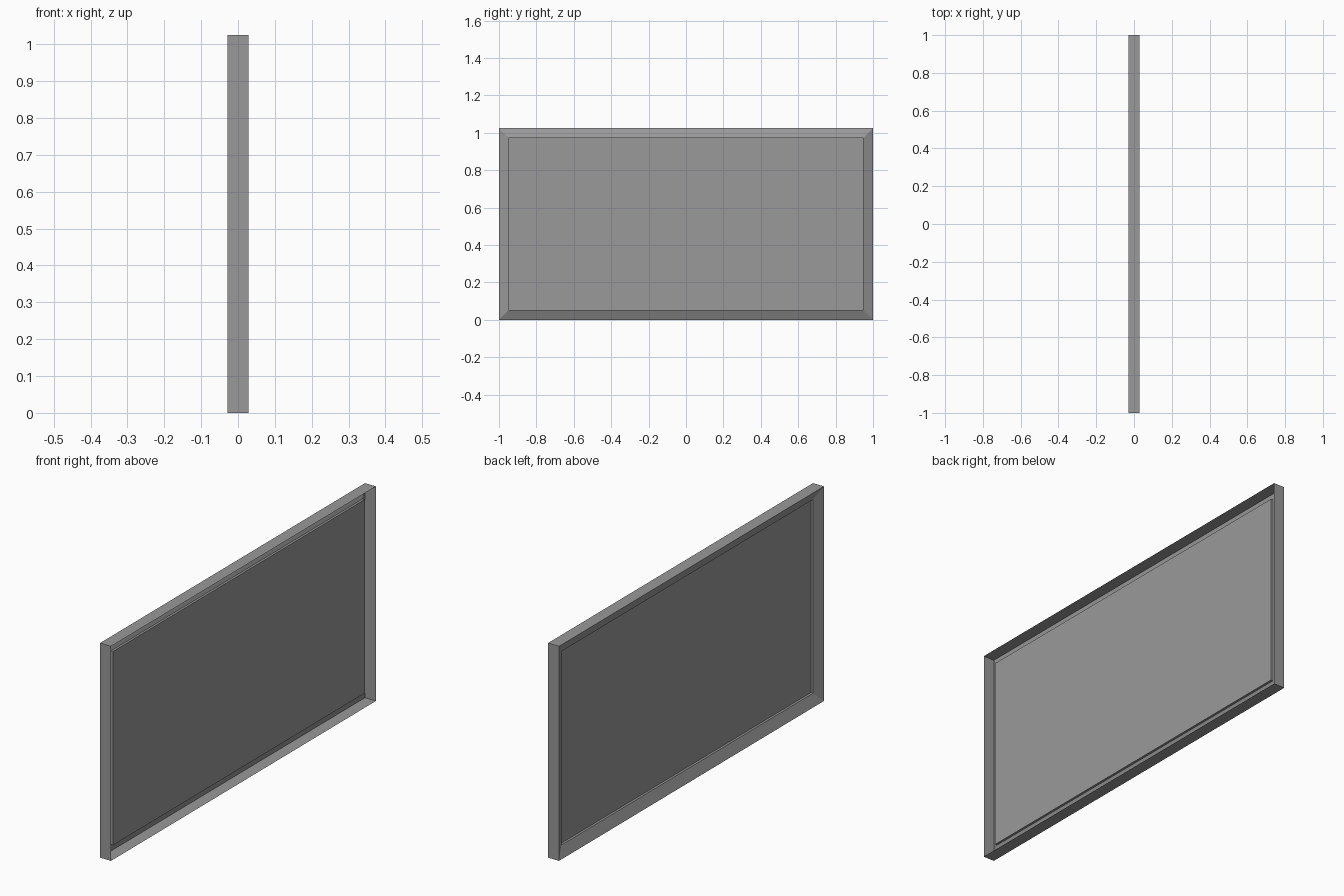
import bpy
import bmesh

if "Cube" in bpy.data.objects:
    bpy.data.objects.remove(bpy.data.objects["Cube"])

HALF_W, HEIGHT = 1.0, 1.025

# Dark grey finish shared by both parts
grey = bpy.data.materials.new("dark_grey")
grey.diffuse_color = (0.32, 0.32, 0.32, 1)
grey.use_nodes = True
grey.node_tree.nodes["Principled BSDF"].inputs["Base Color"].default_value = grey.diffuse_color


def ring(bm, inset, x):
    """Rectangular loop of verts in the YZ plane, shrunk by inset."""
    y, z0, z1 = HALF_W - inset, inset, HEIGHT - inset
    return [bm.verts.new((x, a, b)) for a, b in ((-y, z0), (y, z0), (y, z1), (-y, z1))]


def finish(bm, name):
    mesh = bpy.data.meshes.new(name)
    bm.to_mesh(mesh)
    bm.free()
    mesh.materials.append(grey)
    obj = bpy.data.objects.new(name, mesh)
    bpy.context.collection.objects.link(obj)


# Thin mitred frame: outer wall, sloped back face, small inner step (inset, x)
profile = [(0, 0.029), (0, -0.029), (0.05, -0.006), (0.05, 0.005)]
bm = bmesh.new()
rings = [ring(bm, i, x) for i, x in profile]
for a, b in zip(rings, rings[1:]):
    for k in range(4):
        n = (k + 1) % 4
        bm.faces.new((a[k], b[k], b[n], a[n]))
finish(bm, "frame")

# Flat panel filling the frame opening
bm = bmesh.new()
bm.faces.new(ring(bm, *profile[-1]))
finish(bm, "panel")
